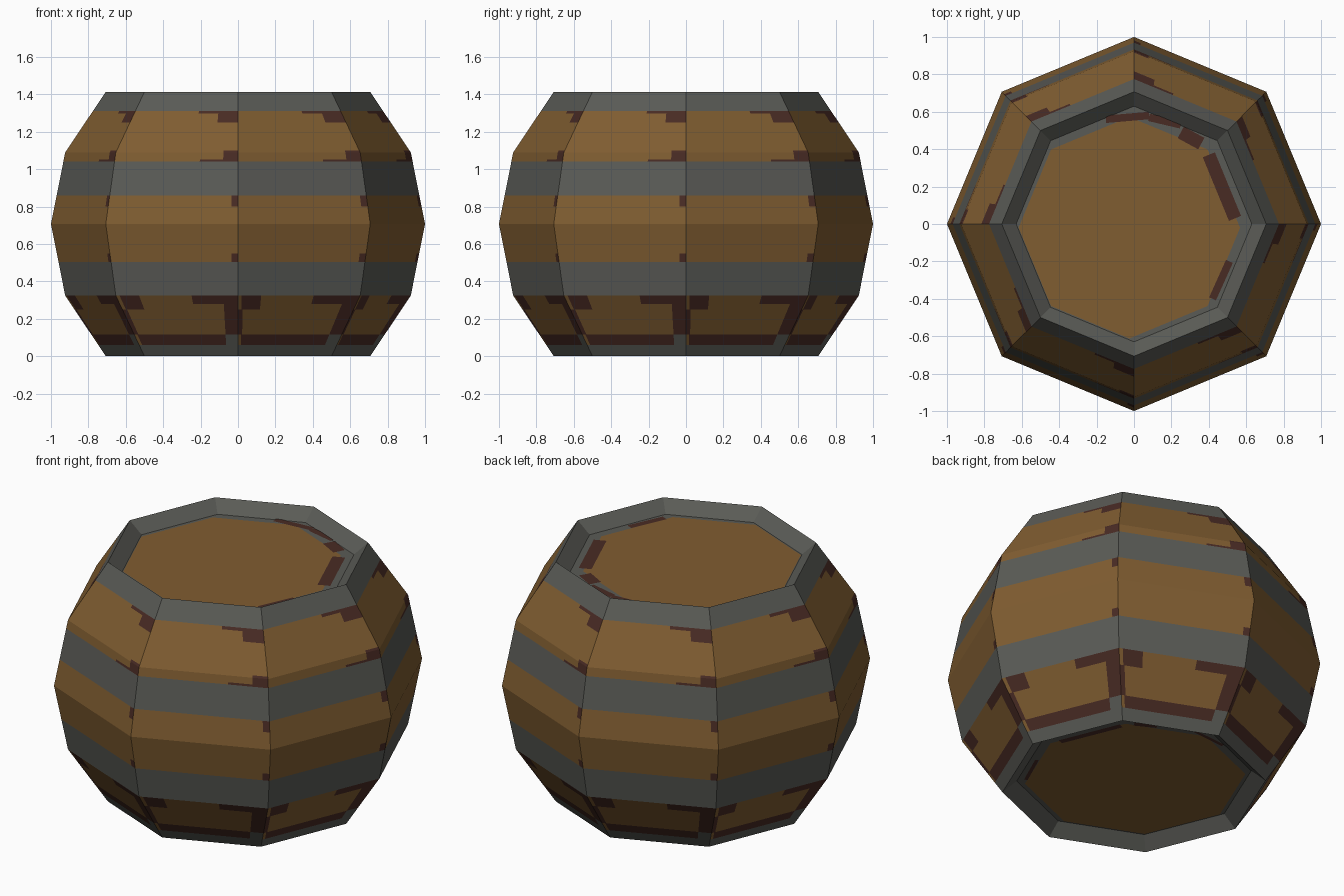
import bpy, bmesh, math
from mathutils import Vector

if "Cube" in bpy.data.objects:
    bpy.data.objects.remove(bpy.data.objects["Cube"])


def material(name, rgb):
    m = bpy.data.materials.new(name)
    lin = [((c / 255 + 0.055) / 1.055) ** 2.4 for c in rgb]
    m.diffuse_color = (*lin, 1)
    m.use_nodes = True
    m.node_tree.nodes["Principled BSDF"].inputs["Base Color"].default_value = m.diffuse_color
    return m


MATS = [material("wood brown", (128, 93, 49)),
        material("iron grey", (90, 91, 86)),
        material("dark red brown", (73, 43, 36))]
WOOD, IRON, DARK = 0, 1, 2
H, SIDES = 1.414, 8
LIP_R, LIP_D = 0.63, 0.065


def finish(bm, name):
    me = bpy.data.meshes.new(name)
    bm.to_mesh(me)
    bm.free()
    for m in MATS:
        me.materials.append(m)
    ob = bpy.data.objects.new(name, me)
    bpy.context.collection.objects.link(ob)
    return ob


def corner(r, i):
    a = 2 * math.pi * i / SIDES
    return Vector((r * math.cos(a), r * math.sin(a), 0))


# main silhouette rings (height, radius)
RINGS = [(0, 0.707), (0.325, 0.924), (0.707, 1.0), (1.089, 0.924), (H, 0.707)]


def radius(z):
    for (z0, r0), (z1, r1) in zip(RINGS, RINGS[1:]):
        if z <= z1:
            return r0 + (r1 - r0) * (z - z0) / (z1 - z0)
    return RINGS[-1][1]


# iron hoops (height ranges)
HOOPS = [(0, 0.06), (0.325, 0.505), (0.86, 1.04), (1.312, H)]
# painted patches on each side: u0, u1, z0, z1, colour
PATCHES = [
    (0.88, 1.0, 0.06, 0.115, IRON),
    (0.03, 0.88, 0.06, 0.115, DARK),
    (0.88, 1.0, 0.115, 0.28, DARK),
    (0.0, 0.04, 0.115, 0.25, DARK),
    (0.62, 1.0, 0.28, 0.325, DARK),
    (0.03, 0.19, 0.25, 0.325, DARK),
    (0.95, 1.0, 0.505, 0.55, DARK),
    (0.95, 1.0, 0.80, 0.86, DARK),
    (0.69, 0.88, 1.04, 1.052, DARK),
    (0.88, 1.0, 1.04, 1.1, DARK),
    (0.62, 0.81, 1.297, 1.312, DARK),
    (0.81, 1.0, 1.25, 1.312, DARK),
]


def side_colour(u, z):
    if any(a < z < b for a, b in HOOPS):
        return IRON
    for u0, u1, z0, z1, c in PATCHES:
        if u0 < u < u1 and z0 < z < z1:
            return c
    return WOOD


# barrel body: profile with turned-in lips, swept round eight flat sides
zs = sorted({z for z, _ in RINGS} | {z for h in HOOPS for z in h}
            | {z for p in PATCHES for z in p[2:4]})
us = sorted({0.0, 1.0} | {u for p in PATCHES for u in p[:2]})
profile = ([(LIP_R, LIP_D)] + [(radius(z), z) for z in zs] + [(LIP_R, H - LIP_D)])
bm = bmesh.new()
for i in range(SIDES):
    grid = [[bm.verts.new(corner(r, i).lerp(corner(r, i + 1), u) + Vector((0, 0, z)))
             for u in us] for r, z in profile]
    for k in range(len(profile) - 1):
        lip = k in (0, len(profile) - 2)
        zm = (profile[k][1] + profile[k + 1][1]) / 2
        for j in range(len(us) - 1):
            f = bm.faces.new((grid[k][j], grid[k][j + 1],
                              grid[k + 1][j + 1], grid[k + 1][j]))
            f.material_index = IRON if lip else side_colour((us[j] + us[j + 1]) / 2, zm)
bmesh.ops.remove_doubles(bm, verts=bm.verts, dist=0.0001)
finish(bm, "barrel_body")

# stains on the heads: start x, y, end x, y, width
STAINS = [(0.40, 0.37, 0.54, 0.03, 0.07), (0.25, 0.49, 0.36, 0.43, 0.07),
          (-0.15, 0.56, 0.08, 0.58, 0.04), (0.08, 0.57, 0.25, 0.53, 0.04),
          (0.51, -0.2, 0.42, -0.40, 0.04)]


def head(name, z, up):
    """Recessed round end: wood panel, thin iron border, stains along the edge."""
    bm = bmesh.new()
    off = Vector((-0.025, -0.02, z))
    r_in = 0.592
    outer = [bm.verts.new(corner(LIP_R, i) + Vector((0, 0, z))) for i in range(SIDES)]
    inner = [bm.verts.new(corner(r_in, i) + off) for i in range(SIDES)]
    bm.faces.new(inner).material_index = WOOD
    for i in range(SIDES):
        j = (i + 1) % SIDES
        bm.faces.new((outer[i], outer[j], inner[j], inner[i])).material_index = IRON
    for x0, y0, x1, y1, w in STAINS:
        if not up:
            w *= 0.5
        a, b = Vector((x0, y0, 0)), Vector((x1, y1, 0))
        d = (b - a).normalized()
        n = Vector((-d.y, d.x, 0)) * w / 2
        lift = Vector((0, 0, z + (0.003 if up else -0.003)))
        f = bm.faces.new([bm.verts.new(p + lift) for p in (a - n, b - n, b + n, a + n)])
        f.material_index = DARK
    if not up:
        bmesh.ops.reverse_faces(bm, faces=bm.faces)
    finish(bm, name)


head("top_head", H - LIP_D, True)
head("bottom_head", LIP_D, False)
